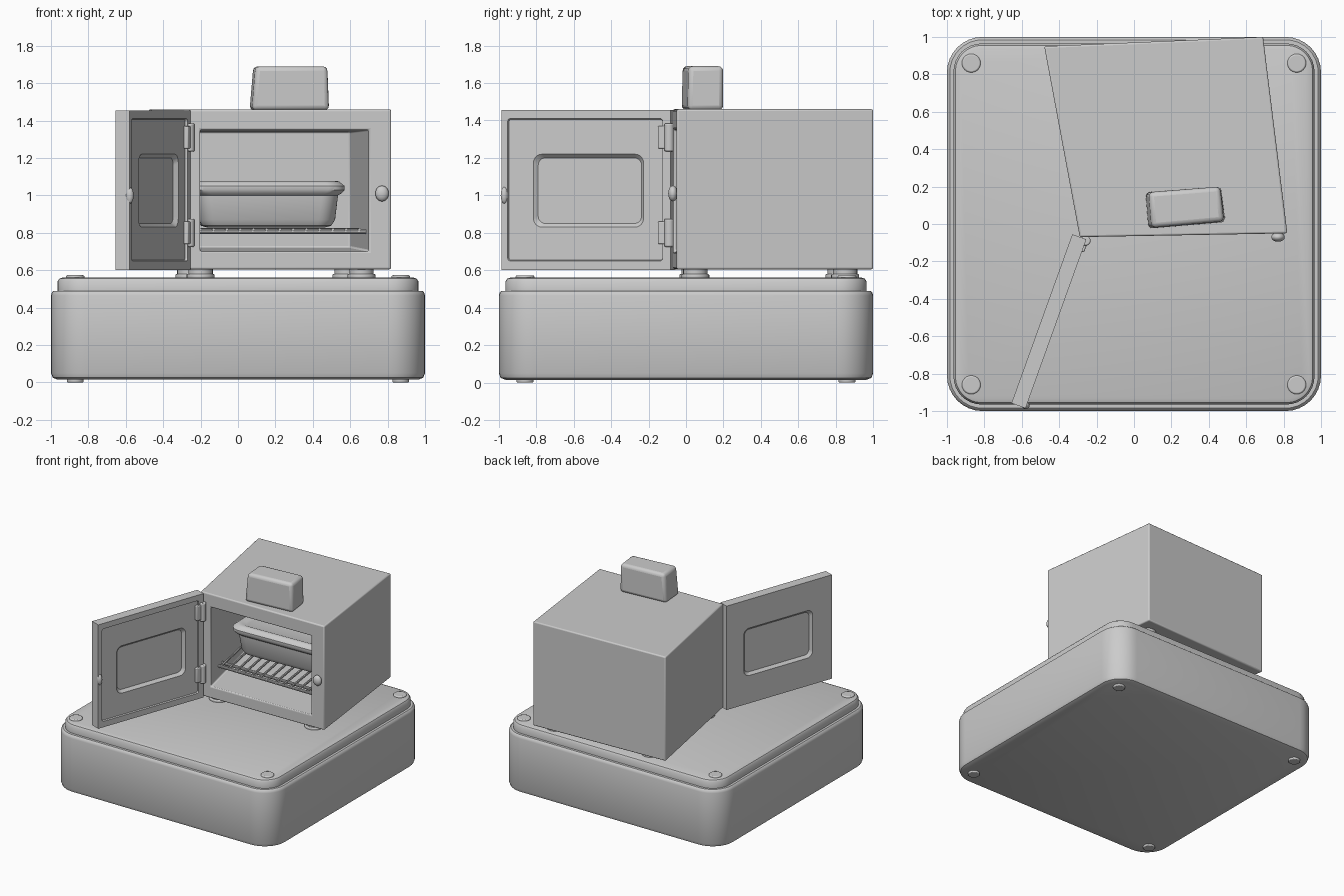
import bpy, bmesh
from math import cos, sin, pi, radians
from mathutils import Matrix, Vector

if "Cube" in bpy.data.objects:
    bpy.data.objects.remove(bpy.data.objects["Cube"])


def finish(bm, name, bevel=0.0, matrix=None):
    bmesh.ops.recalc_face_normals(bm, faces=bm.faces)
    me = bpy.data.meshes.new(name)
    bm.to_mesh(me)
    bm.free()
    if matrix:
        me.transform(matrix)
    ob = bpy.data.objects.new(name, me)
    bpy.context.collection.objects.link(ob)
    if bevel:
        m = ob.modifiers.new("Bevel", 'BEVEL')
        m.width, m.segments, m.limit_method = bevel, 3, 'ANGLE'
    smooth(ob)
    return ob


def smooth(ob):
    bpy.ops.object.select_all(action='DESELECT')
    ob.select_set(True)
    bpy.context.view_layer.objects.active = ob
    bpy.ops.object.shade_smooth_by_angle(angle=radians(35))


def loft(name, sections, matrix=None, seg=8):
    """Stack of rounded rectangles: (half width, half depth, radius, z)."""
    bm = bmesh.new()
    rings = []
    for hw, hd, r, z in sections:
        ring = []
        for q, (sx, sy) in enumerate(((1, 1), (-1, 1), (-1, -1), (1, -1))):
            for i in range(seg + 1):
                a = (q + i / seg) * pi / 2
                ring.append(bm.verts.new((sx * (hw - r) + r * cos(a), sy * (hd - r) + r * sin(a), z)))
        rings.append(ring)
    n = len(rings[0])
    for a, b in zip(rings, rings[1:]):
        for i in range(n):
            bm.faces.new((a[i], a[(i + 1) % n], b[(i + 1) % n], b[i]))
    bm.faces.new(rings[0][::-1])
    bm.faces.new(rings[-1])
    return finish(bm, name, matrix=matrix)


def prism(bottom, top, z0, z1):
    bm = bmesh.new()
    lo = [bm.verts.new((x, y, z0)) for x, y in bottom]
    hi = [bm.verts.new((x, y, z1)) for x, y in top]
    bm.faces.new(lo[::-1])
    bm.faces.new(hi)
    sides = [bm.faces.new((lo[i], lo[(i + 1) % 4], hi[(i + 1) % 4], hi[i])) for i in range(4)]
    return bm, sides


def box(name, x0, x1, y0, y1, z0, z1, bevel=0.0):
    q = [(x0, y0), (x1, y0), (x1, y1), (x0, y1)]
    return finish(prism(q, q, z0, z1)[0], name, bevel)


def rod(name, a, b, r, seg=24, bevel=0.0):
    a, b = Vector(a), Vector(b)
    bm = bmesh.new()
    bmesh.ops.create_cone(bm, cap_ends=True, segments=seg, radius1=r, radius2=r, depth=(b - a).length)
    m = Matrix.Translation((a + b) / 2) @ (b - a).to_track_quat('Z', 'Y').to_matrix().to_4x4()
    return finish(bm, name, bevel, m)


def ball(name, loc, scale):
    bm = bmesh.new()
    bmesh.ops.create_uvsphere(bm, u_segments=24, v_segments=12, radius=1)
    return finish(bm, name, matrix=Matrix.Translation(loc) @ Matrix.Diagonal((*scale, 1)))


# Rounded base with a stepped top slab
loft("base", [(.965, .965, .16, .015), (.99, .99, .18, .025), (1, 1, .19, .05), (1, 1, .19, .465),
              (.995, .995, .185, .482), (.985, .985, .175, .49), (.965, .965, .15, .49),
              (.965, .965, .15, .54), (.955, .955, .14, .555), (.935, .935, .12, .562)])
for sx in (-1, 1):
    for sy in (-1, 1):
        rod("base_stud", (.87 * sx, .86 * sy, .54), (.87 * sx, .86 * sy, .573), .05, bevel=.008)
        rod("base_foot", (.87 * sx, .86 * sy, 0), (.87 * sx, .86 * sy, .03), .045, bevel=.006)

# Oven body: skewed box with the cavity pushed in from the front face
plan = [(-.29, -.07), (.82, -.05), (.69, 1.0), (-.48, .95)]
bm, sides = prism(plan, plan, .605, 1.46)
front = sides[0]
bmesh.ops.inset_individual(bm, faces=[front], thickness=.08)
for v in front.verts:
    left, low = v.co.x < .2, v.co.z < 1
    v.co = (-.20 if left else .70, -.068 if left else -.052, .70 if low else 1.35)
back = bmesh.ops.extrude_discrete_faces(bm, faces=[front])["faces"][0]
rim = list(front.verts) if front.is_valid else None
for v in back.verts:
    left, low = v.co.x < .2, v.co.z < 1
    v.co = (-.38 if left else .60, .80, .72 if low else 1.34)
finish(bm, "oven_body", .01)

# Oven feet
for x, y in ((-.20, .04), (.66, .05), (-.26, .82), (.58, .85)):
    rod("oven_foot", (x, y, .55), (x, y, .62), .065, bevel=.01)
    rod("oven_foot_pad", (x, y, .55), (x, y, .58), .075, bevel=.008)

# Box on the roof
finish(prism([(.075, -.025), (.49, .01), (.465, .20), (.06, .17)],
             [(.095, -.02), (.48, .015), (.46, .20), (.08, .17)], 1.455, 1.69)[0], "roof_box", .025)

# Knob on the front frame
rod("knob_stem", (.77, -.03, 1.01), (.77, -.065, 1.01), .022)
ball("knob", (.77, -.07, 1.01), (.036, .025, .042))

# Door, built flat along x then swung open at the hinge
L, T = .96, .08
door = box("door", 0, L, 0, T, .602, 1.455)


def recess(name, x0, x1, z0, z1, y, depth, r, slope):
    """Cut a rounded recess; a negative depth cuts towards +y."""
    hw, hd = (x1 - x0) / 2, (z1 - z0) / 2
    s = 1 if depth > 0 else -1
    cut = loft(name, [(hw - slope, hd - slope, r - slope / 2, -(y - depth)),
                      (hw, hd, r, -y), (hw, hd, r, -(y + .05 * s))],
               Matrix.Translation(((x0 + x1) / 2, 0, (z0 + z1) / 2)) @ Matrix.Rotation(pi / 2, 4, 'X'))
    cut.hide_render = True
    m = door.modifiers.new("Cut", 'BOOLEAN')
    m.object, m.operation, m.solver = cut, 'DIFFERENCE', 'EXACT'
    bpy.context.view_layer.objects.active = door
    bpy.ops.object.modifier_apply(modifier=m.name)
    bpy.data.objects.remove(cut)


recess("panel_cutter", .045, L - .035, .65, 1.41, T, .012, .015, .004)
recess("inner_window_cutter", .157, .784, .83, 1.22, T - .012, .022, .05, .02)
recess("outer_window_cutter", .157, .784, .83, 1.22, 0, -.02, .05, .02)
bev = door.modifiers.new("Bevel", 'BEVEL')
bev.width, bev.segments, bev.limit_method, bev.angle_limit = .006, 2, 'ANGLE', radians(60)
smooth(door)
swing = Matrix.Translation((-.33, -.055, 0)) @ Matrix.Rotation(radians(-109.8), 4, 'Z')
parts = [door, ball("door_latch", (L - .015, T - .005, 1.0), (.02, .022, .045))]
for z in (.80, 1.31):
    parts.append(box("hinge_leaf", .015, .07, T - .02, T + .012, z - .06, z + .06, .006))
    rod("hinge_pin", (-.258, -.09, z - .075), (-.258, -.09, z + .075), .026, bevel=.008)
for ob in parts:
    ob.matrix_world = swing

# Wire shelf following the skew of the cavity
def shelf_point(u, y, z=.805):
    x0, x1 = -.21 - .2 * (y + .06), .70 - .115 * (y + .06)
    return (x0 + (x1 - x0) * u, y, z)


for y in (.08, .14, .76):
    rod("shelf_bar", shelf_point(0, y), shelf_point(1, y), .012, 10)
for i in range(13):
    u = (i + .5) / 13
    rod("shelf_wire", shelf_point(u, .07, .816), shelf_point(u, .77, .816), .009, 8)

# Lidded baking dish on the shelf
loft("baking_dish", [(.31, .16, .06, .828), (.345, .195, .08, .838), (.365, .215, .09, .87),
                     (.38, .23, .09, 1.0), (.40, .245, .09, 1.012), (.415, .255, .09, 1.03),
                     (.415, .255, .09, 1.05), (.40, .245, .085, 1.062), (.385, .23, .08, 1.075),
                     (.36, .205, .07, 1.078), (.335, .18, .06, 1.066)],
     Matrix.Translation((.15, .51, 0)) @ Matrix.Rotation(radians(2), 4, 'Z'))
